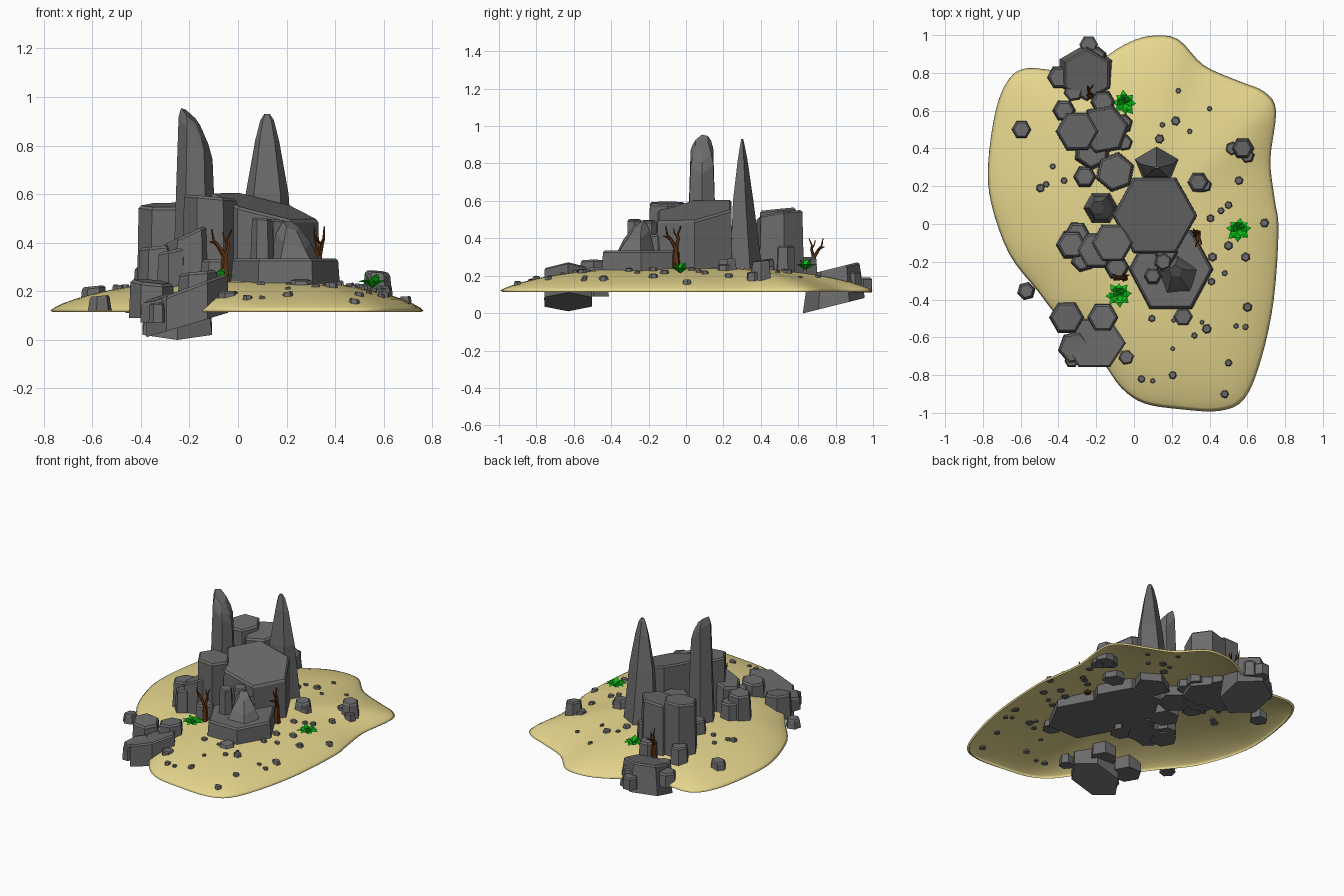
import bpy, bmesh, math, random
from mathutils import Vector
from mathutils.bvhtree import BVHTree

random.seed(4)


def material(name, col):
    m = bpy.data.materials.new(name)
    m.diffuse_color = (*col, 1)
    return m


SAND = material("sand", (0.82, 0.70, 0.28))
ROCK = material("grey_rock", (0.15, 0.15, 0.15))
WOOD = material("dead_wood", (0.12, 0.032, 0.005))
LEAF = material("leaf_green", (0.003, 0.54, 0.008))


def finish(bm, name, mat, smooth=False, recalc=True):
    if recalc:
        bmesh.ops.recalc_face_normals(bm, faces=bm.faces)
    me = bpy.data.meshes.new(name)
    bm.to_mesh(me)
    bm.free()
    me.materials.append(mat)
    for p in me.polygons:
        p.use_smooth = smooth
    ob = bpy.data.objects.new(name, me)
    bpy.context.collection.objects.link(ob)
    return ob


def loft(bm, rings):
    """Skin a stack of equal-length point rings and cap both ends."""
    vs = [[bm.verts.new(p) for p in r] for r in rings]
    n = len(vs[0])
    for lo, hi in zip(vs, vs[1:]):
        for i in range(n):
            j = (i + 1) % n
            bm.faces.new((lo[i], lo[j], hi[j], hi[i]))
    bm.faces.new(vs[0][::-1])
    bm.faces.new(vs[-1])


def ring(n, rot, x, y, z, r, sy=1.0, a=0.0, b=0.0):
    """Regular polygon ring on a plane of slope (a, b)."""
    out = []
    for i in range(n):
        t = math.radians(rot) + math.tau * i / n
        dx, dy = r * math.cos(t), r * math.sin(t) * sy
        out.append((x + dx, y + dy, z + a * dx + b * dy))
    return out


def rock(bm, x, y, r, z0, z1, rot=0, a=0, b=0, base=1.1, sy=1.0, a0=0, b0=0):
    """Tapered hexagonal prism with chamfered, sloping top (a, b) and bottom (a0, b0)."""
    ch = min(0.011, r * 0.18)
    loft(bm, [ring(6, rot, x, y, z0, r * base, sy, a0, b0),
              ring(6, rot, x, y, z1 - ch, r, sy, a, b),
              ring(6, rot, x, y, z1, r - ch, sy, a, b)])


def rocks(name, items):
    bm = bmesh.new()
    for it in items:
        rock(bm, *it)
    finish(bm, name, ROCK)


# --- sand island: closed spline outline, domed towards the centre
OUT = [(.08, .995), (.23, .98), (.37, .84), (.56, .755), (.69, .70), (.752, .6), (.722, .34),
       (.745, .13), (.765, -.03), (.74, -.4), (.675, -.71), (.585, -.925), (.45, -.99),
       (.24, -.98), (.055, -.95), (-.065, -.87), (-.16, -.74), (-.27, -.62), (-.405, -.49),
       (-.51, -.355), (-.66, -.16), (-.755, .105), (-.772, .32), (-.73, .61), (-.66, .77),
       (-.565, .825), (-.39, .815), (-.2, .86), (-.05, .95)]
edge = []
for i in range(len(OUT)):
    p0, p1, p2, p3 = (Vector(OUT[(i + k) % len(OUT)]) for k in (-1, 0, 1, 2))
    for s in range(4):
        t = s / 4
        edge.append(0.5 * (2 * p1 + (p2 - p0) * t + (2 * p0 - 5 * p1 + 4 * p2 - p3) * t * t
                           + (3 * p1 - p0 - 3 * p2 + p3) * t ** 3))
bm = bmesh.new()
mid = Vector((0.05, 0.0))
top = bm.verts.new((mid.x, mid.y, 0.248))
prev = None
# the last ring is a small lip rolled under the rim
for t, z in [(t, 0.12 + 0.128 * (1 - t ** 2.5) ** 0.78) for t in (.2, .4, .55, .7, .8, .88, .94, .98, 1)] + [(.985, .113)]:
    cur = [bm.verts.new((*(mid + (e - mid) * t), z)) for e in edge]
    for i in range(len(cur)):
        j = (i + 1) % len(cur)
        if prev:
            bm.faces.new((prev[i], cur[i], cur[j], prev[j]))
        else:
            bm.faces.new((top, cur[i], cur[j]))
    prev = cur
bmesh.ops.recalc_face_normals(bm, faces=bm.faces)
bm.faces.ensure_lookup_table()
if bm.faces[0].normal.z < 0:
    bmesh.ops.reverse_faces(bm, faces=bm.faces)
ground = BVHTree.FromBMesh(bm)
finish(bm, "sand_island", SAND, True, recalc=False)


def ground_z(x, y):
    hit = ground.ray_cast(Vector((x, y, 2)), Vector((0, 0, -1)))[0]
    return hit.z if hit else 0.13


# --- large central slabs
rocks("main_slab", [(.11, .045, .222, .17, .55, 0, -.25, .15, 1.02, 1.03)])
rocks("base_slab", [(.195, -.24, .218, .17, .335, 0, 0, 0, 1.05, 1.08)])
rocks("slab_top_stones", [
    (.10, -.275, .042, .3, .50, 0, -.1, 0, 1.2),
    (.155, -.20, .045, .3, .495, 20, -.1, 0, 1.15),
    (.17, -.15, .06, .3, .42, 0, 0, 0, 1.1)])
bm = bmesh.new()
loft(bm, [ring(5, 20, .235, -.28, .31, .115), ring(5, 20, .23, -.27, .41, .075, 1, -.3, .4),
          ring(5, 20, .22, -.25, .47, .035, 1, -.4, .5)])
finish(bm, "slab_top_wedge", ROCK)

# --- two tall spikes
bm = bmesh.new()
loft(bm, [ring(5, 90, .12, y, z, r, sy) for z, r, y, sy in
          ((.18, .125, .315, .8), (.6, .093, .30, .65), (.82, .052, .30, .55),
           (.905, .029, .30, .4), (.93, .012, .30, .5))])
finish(bm, "pointed_spike", ROCK)
bm = bmesh.new()
loft(bm, [ring(6, 0, x, .085, z, r, 1, a, b) for x, z, r, a, b in
          ((-.175, .17, .095, 0, 0), (-.175, .83, .07, -1.25, .1),
           (-.18, .875, .058, -1.2, .2), (-.195, .92, .038, -.9, .3))])
finish(bm, "chisel_spike", ROCK)

# --- column clusters along the left side
rocks("middle_cluster", [
    (-.115, -.10, .108, .17, .59, 0, -.08, 0, 1.05),
    (-.20, -.14, .10, .165, .44, 0, .45, 0, 1.1),
    (-.33, -.11, .075, .16, .385, 0, .1, 0, 1.15),
    (-.27, -.19, .06, .165, .37, 15, .2, 0, 1.15),
    (-.30, -.05, .06, .17, .34, 0, 0, 0, 1.15),
    (-.09, -.23, .06, .17, .33, 0, 0, 0, 1.2)])
rocks("rear_cluster", [
    (-.30, .49, .11, .15, .555, 0, .02, .1, 1.06),
    (-.16, .50, .13, .15, .53, 10, .1, .15, 1.08),
    (-.22, .385, .09, .165, .40, 25, 0, 0, 1.2),
    (-.10, .275, .10, .17, .46, 20, -.1, 0, 1.1),
    (-.26, .25, .055, .18, .32, 0, 0, 0, 1.2),
    (-.37, .60, .055, .15, .30, 0, 0, 0, 1.2),
    (-.06, .53, .05, .17, .36, 15, 0, 0, 1.15),
    (-.165, .645, .06, .15, .30, 0, 0, 0, 1.15),
    (-.05, .43, .04, .18, .29, 10, 0, 0, 1.2)])

# --- leaning rocks on the shoreline
rocks("front_shore_rock", [(-.21, -.63, .168, .06, .212, 0, .38, 0, 1.0, .87, .3, 0)])
rocks("front_shore_stones", [
    (-.355, -.495, .088, .09, .24, 0, -.1, .1, 1.08),
    (-.165, -.495, .078, .13, .28, 0, .1, 0, 1.1),
    (-.315, -.655, .085, .07, .175, 10, .3, .1, 1.05),
    (-.04, -.705, .04, .13, .20, 10, 0, 0, 1.15),
    (-.33, -.725, .035, .07, .15, 0, 0, 0, 1.1)])
rocks("rear_shore_rock", [(-.25, .79, .138, .04, .24, 30, 0, .25, 1.2, 1.0, 0, .25)])
rocks("rear_shore_stones", [
    (-.395, .775, .06, .11, .2, 0, 0, 0, 1.15),
    (-.24, .95, .05, .11, .19, 0, 0, 0, 1.0),
    (-.20, .885, .05, .11, .22, 20, 0, 0, 1.15),
    (-.32, .70, .05, .11, .22, 10, 0, 0, 1.15)])

# --- lone boulders and pebbles on the sand
rocks("boulders", [
    (-.595, .50, .048, .125, .22, 0, .1, 0, 1.2), (-.57, -.355, .042, .12, .18, 15, .1, 0, 1.2),
    (.34, .22, .05, .19, .29, 0, 0, .1, 1.3), (.375, .205, .035, .19, .26, 15, 0, 0, 1.2),
    (.575, .40, .052, .15, .28, 0, -.1, .1, 1.25), (.52, .40, .035, .155, .23, 20, 0, 0, 1.2),
    (.60, .36, .035, .145, .22, 10, 0, 0, 1.2), (.26, -.49, .05, .185, .245, 0, 0, .1, 1.2)])
PEBBLES = [(.235, .705), (.40, .61), (.22, .545), (.15, .525), (.295, .49), (.135, .45), (.555, .23),
           (.50, .10), (.69, .005), (.405, .03), (.46, .07), (.50, -.115), (.59, -.175), (.415, -.175),
           (.41, -.305), (.48, -.26), (.21, -.51), (.095, -.50), (.385, -.555), (.54, -.54), (.59, -.545),
           (.50, -.735), (.205, -.66), (.04, -.82), (.10, -.83), (.205, -.80), (.48, -.9), (-.43, .305),
           (-.465, .21), (-.495, .19), (-.37, .23), (.60, -.44), (.36, -.52), (.32, -.59)]
bm = bmesh.new()
for x, y in PEBBLES:
    r = random.uniform(.011, .024)
    g = ground_z(x, y)
    rock(bm, x, y, r, g - .008, g + r * .75, random.uniform(0, 60), random.uniform(-.2, .2), 0, 1.15)
finish(bm, "pebbles", ROCK)


# --- dead trees: tapered trunk segments and forked branches
def limb(bm, pts, r0, r1):
    rings = []
    for k, p in enumerate(pts):
        r = r0 + (r1 - r0) * k / (len(pts) - 1)
        d = (pts[min(k + 1, len(pts) - 1)] - pts[max(k - 1, 0)]).normalized()
        u = d.cross(Vector((0, 1, 0.05))).normalized()
        v = d.cross(u)
        rings.append([p + r * (u * math.cos(math.tau * i / 5) + v * math.sin(math.tau * i / 5)) for i in range(5)])
    loft(bm, rings)


LIMBS = [  # start radius, end radius, path as (sideways, depth, up)
    (.022, .013, ((0, 0, -.03), (-.004, .003, .05), (-.003, 0, .10))),
    (.012, .003, ((-.003, 0, .09), (-.03, -.005, .135), (-.05, -.01, .16), (-.058, -.01, .205))),
    (.011, .003, ((-.003, 0, .09), (.01, .008, .14), (.008, .012, .165), (.025, .015, .205))),
    (.007, .003, ((-.03, -.005, .135), (-.05, .015, .15), (-.066, .02, .155))),
    (.006, .002, ((.008, .01, .145), (-.008, .02, .17), (-.012, .022, .195)))]
for k, (x, y, z, rot, s) in enumerate([(-.05, -.285, .25, 0, 1), (.335, -.05, .25, 100, 1.05),
                                       (-.235, .68, .215, 270, .9)]):
    bm = bmesh.new()
    c, sn = math.cos(math.radians(rot)), math.sin(math.radians(rot))
    for r0, r1, path in LIMBS:
        limb(bm, [Vector((x + s * (p * c - q * sn), y + s * (p * sn + q * c), z + s * h))
                  for p, q, h in path], r0 * s, r1 * s)
    finish(bm, f"dead_tree_{k + 1}", WOOD)

# --- leafy plants: arching folded leaves in a rosette
for k, (x, y, z) in enumerate([(.555, -.03, .212), (-.05, .64, .23), (-.08, -.375, .235)]):
    bm = bmesh.new()
    for i in range(11):
        outer = i < 8
        t = math.tau * (i / 8 if outer else (i + .4) / 3) + random.uniform(-.15, .15)
        L = random.uniform(.06, .074) if outer else .035
        d = Vector((math.cos(t), math.sin(t), 0))
        w = Vector((-d.y, d.x, 0)) * .019
        o, up = Vector((x, y, z)), Vector((0, 0, 1))
        h = .034 if outer else .045
        b, m, e = o, o + d * L * .6 + up * h, o + d * L + up * (h * .75 if outer else h + .014)
        vb, vm, ve, vl, vr = (bm.verts.new(p) for p in (b, m, e, m + w - up * .004, m - w - up * .004))
        for f in ((vb, vm, vl), (vm, ve, vl), (vb, vr, vm), (vm, vr, ve)):
            bm.faces.new(f)
    for f in bm.faces:
        f.normal_update()
        if f.normal.z < 0:
            f.normal_flip()
    finish(bm, f"leafy_plant_{k + 1}", LEAF, recalc=False)
